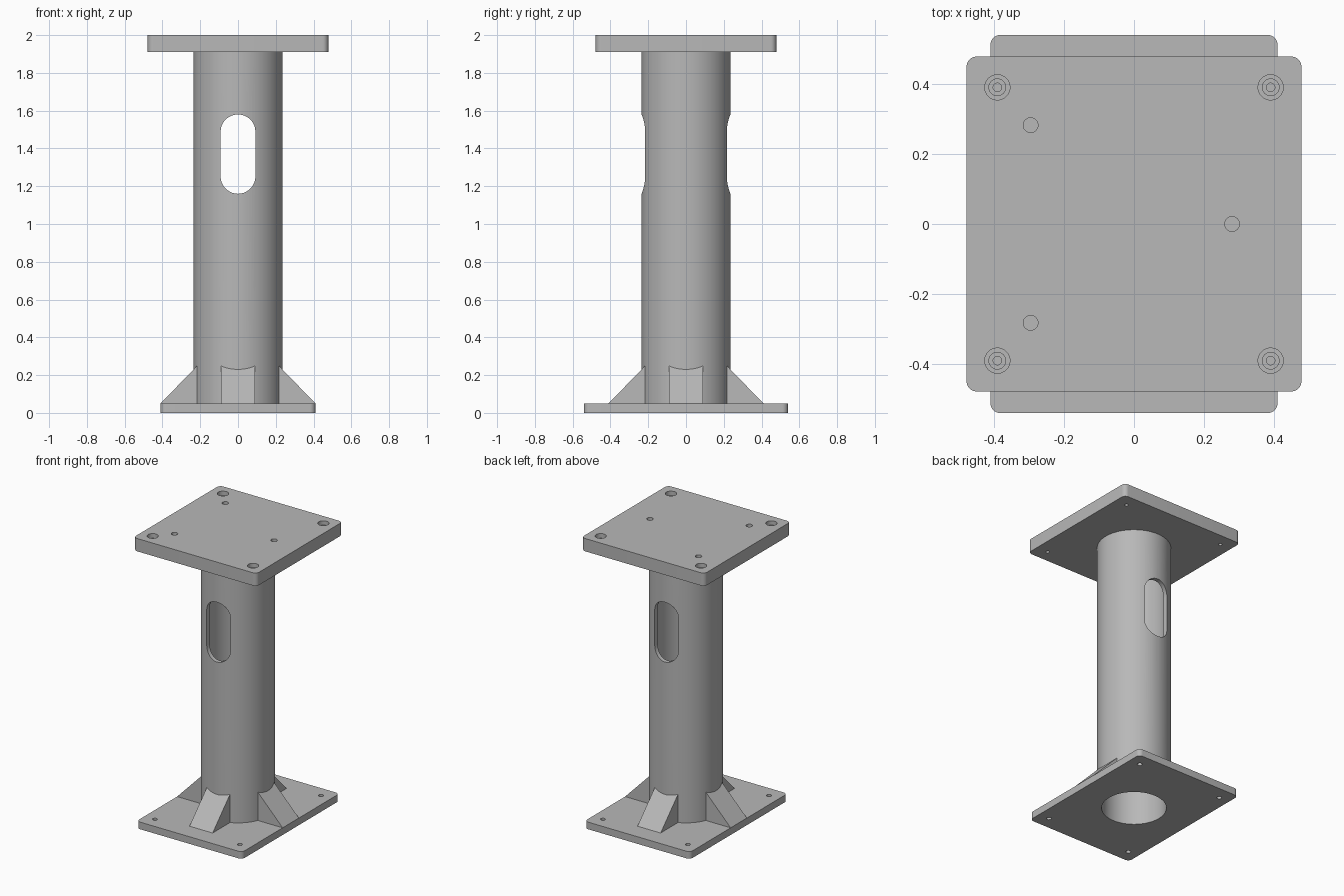
import bpy, bmesh
from math import sin, cos, pi
from mathutils import Matrix, Vector

if "Cube" in bpy.data.objects:
    bpy.data.objects.remove(bpy.data.objects["Cube"])

# One plain grey metal
GREY = (0.48, 0.48, 0.48, 1)
steel = bpy.data.materials.new("grey steel")
steel.diffuse_color = GREY
steel.use_nodes = True
steel.node_tree.nodes["Principled BSDF"].inputs["Base Color"].default_value = GREY


def make(name, bm):
    bmesh.ops.recalc_face_normals(bm, faces=bm.faces)
    mesh = bpy.data.meshes.new(name)
    bm.to_mesh(mesh)
    bm.free()
    mesh.materials.append(steel)
    obj = bpy.data.objects.new(name, mesh)
    bpy.context.collection.objects.link(obj)
    return obj


def activate(obj):
    bpy.ops.object.select_all(action='DESELECT')
    obj.select_set(True)
    bpy.context.view_layer.objects.active = obj


def smooth(obj):
    activate(obj)
    bpy.ops.object.shade_smooth_by_angle(angle=pi / 6)


def cut(obj, bm):
    """Subtract the closed shapes in bm, then drop the cutter."""
    cutter = make("cutter", bm)
    cutter.hide_render = True
    mod = obj.modifiers.new("cut", 'BOOLEAN')
    mod.operation, mod.solver, mod.object = 'DIFFERENCE', 'EXACT', cutter
    activate(obj)
    bpy.ops.object.modifier_apply(modifier="cut")
    bpy.data.objects.remove(cutter)


def extrude(bm, outline, direction):
    """Closed prism from a planar outline."""
    face = bm.faces.new([bm.verts.new(p) for p in outline])
    ext = bmesh.ops.extrude_face_region(bm, geom=[face], use_keep_orig=True)
    moved = [v for v in ext["geom"] if isinstance(v, bmesh.types.BMVert)]
    bmesh.ops.translate(bm, verts=moved, vec=direction)


def rounded(hx, hy, r, steps):
    """Rounded rectangle outline, as 2D points."""
    pts = []
    for q, (sx, sy) in enumerate([(1, 1), (-1, 1), (-1, -1), (1, -1)]):
        for i in range(steps + 1):
            a = (q + i / steps) * pi / 2
            p = (sx * (hx - r) + r * cos(a), sy * (hy - r) + r * sin(a))
            if not pts or (Vector(p) - Vector(pts[-1])).length > 1e-5:
                pts.append(p)
    if (Vector(pts[0]) - Vector(pts[-1])).length < 1e-5:
        pts.pop()
    return pts


def plate(name, hx, hy, z0, z1):
    bm = bmesh.new()
    extrude(bm, [(x, y, z0) for x, y in rounded(hx, hy, 0.03, 8)], (0, 0, z1 - z0))
    return make(name, bm)


def lathe(bm, profile, x=0, y=0, seg=32):
    """Closed turned shape from (radius, z) points, capped at both ends."""
    rings = [[bm.verts.new((x + r * cos(2 * pi * i / seg), y + r * sin(2 * pi * i / seg), z))
              for i in range(seg)] for r, z in profile]
    for a, b in zip(rings, rings[1:]):
        for i in range(seg):
            j = (i + 1) % seg
            bm.faces.new((a[i], a[j], b[j], b[i]))
    bm.faces.new(rings[0])
    bm.faces.new(rings[-1])


OUTER, INNER = 0.235, 0.206
BASE_TOP, PLATE_LOW, TOP = 0.05, 1.91, 2.0
SIGNS = [(sx, sy) for sx in (-1, 1) for sy in (-1, 1)]

# Base plate with central bore and four bolt holes
base = plate("base_plate", 0.41, 0.54, 0, BASE_TOP)
bm = bmesh.new()
lathe(bm, [(INNER, -0.1), (INNER, 0.1)], seg=96)
for sx, sy in SIGNS:
    lathe(bm, [(0.016, -0.1), (0.016, 0.1)], sx * 0.33, sy * 0.45)
cut(base, bm)
smooth(base)

# Top plate with stepped corner holes and three blind holes
top = plate("top_plate", 0.478, 0.478, PLATE_LOW, TOP)
bm = bmesh.new()
stepped = [(0.012, 1.8), (0.012, 1.94), (0.024, 1.94), (0.024, 1.97), (0.036, 1.97), (0.036, 2.1)]
for sx, sy in SIGNS:
    lathe(bm, stepped, sx * 0.39, sy * 0.39)
for x, y in [(-0.295, 0.282), (-0.295, -0.282), (0.28, 0)]:
    lathe(bm, [(0.021, 1.95), (0.021, 2.1)], x, y)
cut(top, bm)
smooth(top)

# Hollow column with a slot through front and back
bm = bmesh.new()
lathe(bm, [(OUTER, BASE_TOP), (OUTER, PLATE_LOW)], seg=96)
column = make("column", bm)
bm = bmesh.new()
lathe(bm, [(INNER, -0.1), (INNER, 2.1)], seg=96)
cut(column, bm)
bm = bmesh.new()
extrude(bm, [(x, -0.5, z + 1.37) for x, z in rounded(0.092, 0.21, 0.092, 12)], (0, 1, 0))
cut(column, bm)
smooth(column)

# Four wedge gussets around the foot
for i, side in enumerate(("left", "back", "right", "front")):
    bm = bmesh.new()
    wedge = [(0.21, -0.09, BASE_TOP), (0.41, -0.09, BASE_TOP), (0.21, -0.09, 0.256)]
    extrude(bm, wedge, (0, 0.18, 0))
    bm.transform(Matrix.Rotation(i * pi / 2, 4, 'Z'))
    make(side + "_gusset", bm)
